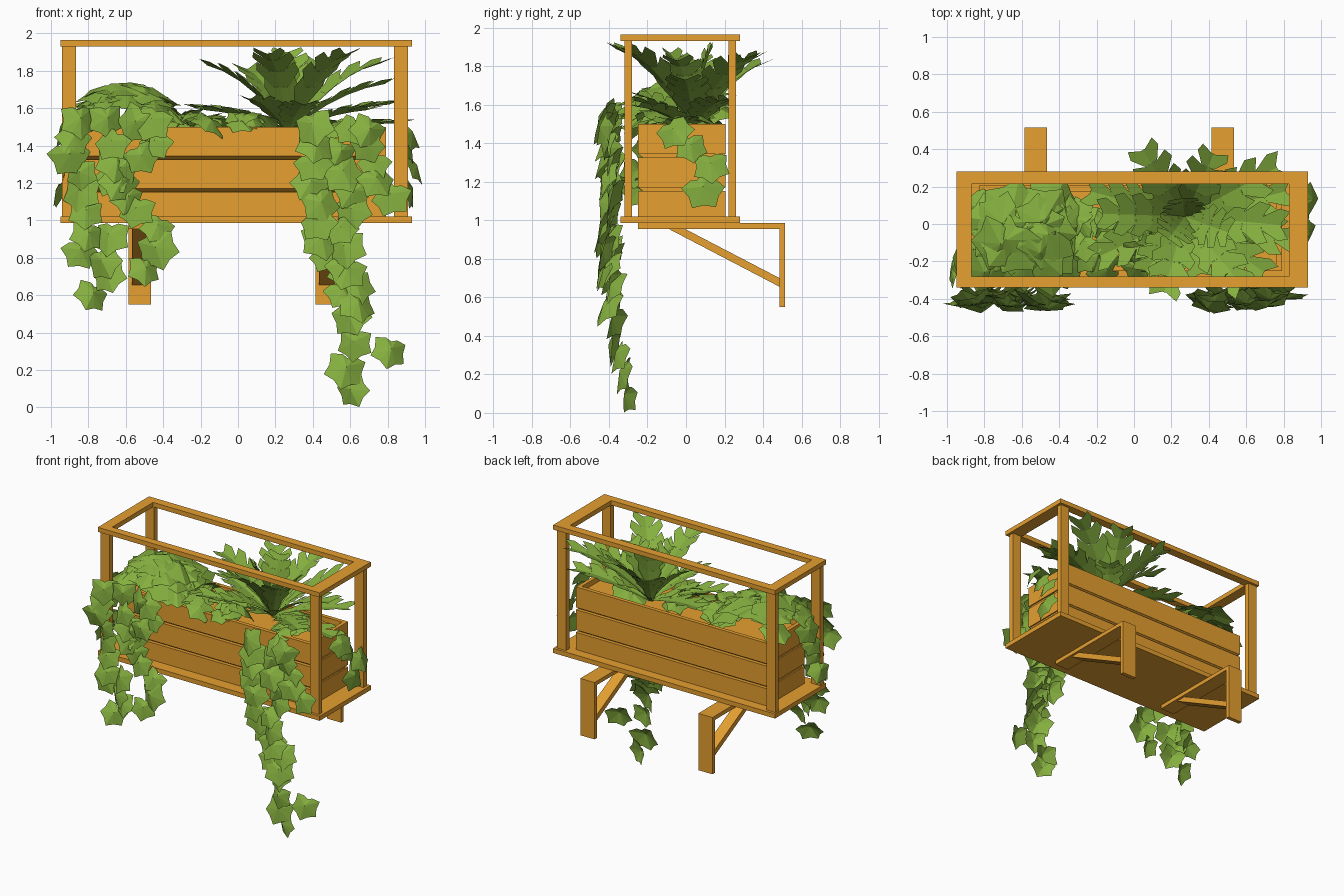
import bpy, bmesh, math, random
from mathutils import Vector, Matrix

random.seed(11)
old = bpy.data.objects.get("Cube")
if old:
    bpy.data.objects.remove(old, do_unlink=True)


def material(name, rgb):
    m = bpy.data.materials.new(name)
    m.use_nodes = True
    m.diffuse_color = (*rgb, 1)
    m.node_tree.nodes["Principled BSDF"].inputs["Base Color"].default_value = (*rgb, 1)
    return m


wood = material("warm wood", (0.79, 0.35, 0.03))
green = material("leaf green", (0.235, 0.43, 0.05))


def finish(name, bm, mat):
    mesh = bpy.data.meshes.new(name)
    bm.to_mesh(mesh)
    bm.free()
    mesh.materials.append(mat)
    ob = bpy.data.objects.new(name, mesh)
    bpy.context.collection.objects.link(ob)


def box(name, x, y, z):
    bm = bmesh.new()
    bmesh.ops.create_cube(bm, size=1)
    for v in bm.verts:
        v.co = [r[0] if c < 0 else r[1] for c, r in zip(v.co, (x, y, z))]
    finish(name, bm, wood)


def prism(name, x0, x1, outline):
    """Extrude a (y, z) outline from x0 to x1."""
    bm = bmesh.new()
    face = bm.faces.new([bm.verts.new((x0, y, z)) for y, z in outline])
    for v in bmesh.ops.extrude_face_region(bm, geom=[face])["geom"]:
        if isinstance(v, bmesh.types.BMVert):
            v.co.x = x1
    bmesh.ops.recalc_face_normals(bm, faces=bm.faces)
    finish(name, bm, wood)


# Shelf, corner posts and top rail ring
X0, X1, Y0, Y1 = -0.95, 0.93, -0.34, 0.28
box("shelf", (X0, X1), (Y0, Y1), (0.985, 1.02))
for side, x in (("right", -0.94), ("left", 0.835)):
    for end, y in (("front", -0.32), ("back", 0.22)):
        box(f"{end}_{side}_post", (x, x + 0.075), (y, y + 0.04), (1.02, 1.93))
rail_z = (1.93, 1.965)
box("front_top_rail", (X0, X1), (Y0, Y0 + 0.06), rail_z)
box("back_top_rail", (X0, X1), (Y1 - 0.065, Y1), rail_z)
box("right_top_rail", (X0, X0 + 0.08), (Y0 + 0.06, Y1 - 0.065), rail_z)
box("left_top_rail", (X1 - 0.1, X1), (Y0 + 0.06, Y1 - 0.065), rail_z)

# Planter trough: three planks per side, with undercut grooves between them
bx0, bx1, by0, by1, t = -0.83, 0.79, -0.25, 0.205, 0.03
for i, z in enumerate(((1.02, 1.152), (1.17, 1.325), (1.343, 1.5))):
    box(f"front_plank_{i}", (bx0, bx1), (by0, by0 + t), z)
    box(f"back_plank_{i}", (bx0, bx1), (by1 - t, by1), z)
    box(f"right_plank_{i}", (bx0, bx0 + t), (by0 + t, by1 - t), z)
    box(f"left_plank_{i}", (bx1 - t, bx1), (by0 + t, by1 - t), z)
for i, (z0, z1) in enumerate(((1.152, 1.17), (1.325, 1.343))):
    for end, y, d in (("front", by0, 1), ("back", by1, -1)):
        prism(f"{end}_groove_{i}", bx0 + 0.01, bx1 - 0.01,
              ((y + d * 0.002, z1), (y + d * 0.027, z0), (y + d * t, z0), (y + d * t, z1)))
    box(f"right_groove_{i}", (bx0 + 0.01, bx0 + t), (by0 + t, by1 - t), (z0, z1))
    box(f"left_groove_{i}", (bx1 - t, bx1 - 0.01), (by0 + t, by1 - t), (z0, z1))
box("trough_floor", (bx0 + t, bx1 - t), (by0 + t, by1 - t), (1.44, 1.46))

# Wall brackets with a diagonal brace
for side, x in (("right", -0.585), ("left", 0.415)):
    box(side + "_bracket_arm", (x, x + 0.12), (-0.25, 0.515), (0.955, 0.985))
    box(side + "_bracket_wall_plate", (x, x + 0.12), (0.485, 0.515), (0.55, 0.955))
    prism(side + "_bracket_brace", x + 0.018, x + 0.102,
          ((-0.09, 0.955), (-0.005, 0.955), (0.485, 0.7), (0.485, 0.655)))

# Lobed ivy leaf: half outline from tip to stem notch, mirrored and fanned
HALF = ((0, -0.55), (0.23, -0.34), (0.5, -0.22), (0.42, 0.05),
        (0.45, 0.35), (0.16, 0.38), (0, 0.3))


def leaf(bm, pos, normal, tip, size):
    n = Vector(normal).normalized()
    up = -(Vector(tip) - n * n.dot(Vector(tip))).normalized()
    m = Matrix((up.cross(n), up, n)).transposed()
    pts = [Vector((x, y, -0.5 * x * x)) for x, y in HALF]
    pts += [Vector((-p.x, p.y, p.z)) for p in reversed(pts[1:-1])]
    ring = [bm.verts.new(Vector(pos) + m @ (p * size)) for p in pts]
    mid = bm.verts.new(Vector(pos) + m @ Vector((0, 0.05, 0.12)) * size)
    for a, b in zip(ring, ring[1:] + ring[:1]):
        bm.faces.new((mid, a, b))


def jit(s):
    return random.uniform(-s, s)


def strand(bm, path, out, size=0.2, step=0.11):
    """Leaves hung along a polyline, facing the outward direction."""
    out = Vector(out)
    across = Vector((-out.y, out.x, 0))
    for a, b in zip(path, path[1:]):
        a, b = Vector(a), Vector(b)
        count = max(1, round((b - a).length / step))
        for i in range(count):
            p = a.lerp(b, (i + 0.5) / count) + across * jit(0.04) + out * jit(0.03)
            n = out + across * jit(0.5) + Vector((0, 0, 0.3 + jit(0.3)))
            leaf(bm, p, n, across * jit(0.7) + Vector((0, 0, -1)), size * random.uniform(0.85, 1.1))


def front_strands(name, paths):
    bm = bmesh.new()
    for path in paths:
        strand(bm, [(x, -0.405 + max(0, 0.6 - z) * 0.19, z) for x, z in path], (0, -1, 0))
    finish(name, bm, green)


front_strands("right_trailing_ivy", (
    ((-0.84, 1.58), (-0.87, 1.3), (-0.8, 1.1), (-0.86, 0.86), (-0.72, 0.75), (-0.76, 0.55)),
    ((-0.68, 1.6), (-0.64, 1.35), (-0.6, 1.15), (-0.48, 1.02), (-0.46, 0.9), (-0.48, 0.68)),
    ((-0.43, 1.6), (-0.42, 1.45), (-0.55, 1.3), (-0.72, 1.2)),
    ((-0.57, 1.6), (-0.55, 1.44)),
    ((-0.7, 0.98), (-0.7, 0.84)),
))
front_strands("left_trailing_ivy", (
    ((0.43, 1.55), (0.36, 1.25), (0.42, 1.03), (0.46, 0.85), (0.58, 0.68), (0.6, 0.42), (0.61, 0.26), (0.56, 0.03)),
    ((0.6, 1.55), (0.53, 1.3), (0.62, 1.1), (0.52, 0.9), (0.68, 0.5)),
    ((0.72, 1.52), (0.68, 1.35), (0.8, 1.08)),
    ((0.8, 0.32), (0.8, 0.28)),
))
bm = bmesh.new()
strand(bm, ((0.87, -0.11, 1.5), (0.92, -0.06, 1.42), (0.94, 0.1, 1.34), (0.94, 0.07, 1.1)), (1, 0, 0), 0.19, 0.14)
strand(bm, ((-0.93, -0.15, 1.55), (-0.95, -0.22, 1.3), (-0.95, -0.27, 1.1)), (-1, 0, 0), 0.18)
finish("side_ivy", bm, green)


# Leafy cushions filling the trough
def cushion(name, cx, rx, height, count, size, tilt):
    bm = bmesh.new()
    for i in range(count):
        u, v = jit(1), jit(1)
        z = 1.49 + height * math.sqrt(max(0, 1 - 0.9 * u * u)) * (1 - 0.35 * v * v)
        n = (u * 0.4 + jit(tilt), v * 0.4 - 0.1 + jit(tilt), 1)
        tip = (u + jit(0.4), v - 0.4 + jit(0.4), -0.3)
        leaf(bm, (cx + rx * u, -0.08 + 0.19 * v, z - random.random() * 0.05),
             n, tip, size * random.uniform(0.8, 1.25))
    finish(name, bm, green)


cushion("right_ivy_cushion", -0.6, 0.25, 0.22, 40, 0.27, 0.25)
cushion("middle_ivy_cushion", -0.1, 0.28, 0.09, 24, 0.17, 0.7)
cushion("left_ivy_cushion", 0.5, 0.2, 0.04, 9, 0.2, 0.3)


# Fern: arching fronds with blunt, forward-swept leaflets
def frond(bm, base, azimuth, reach, height, width, n=5):
    a = math.radians(azimuth)
    h = Vector((math.cos(a), math.sin(a), 0))
    side = Vector((-h.y, h.x, 0))
    mid = [base + h * reach * (k / n) + Vector((0, 0, height * (1.7 * k / n - 0.7 * (k / n) ** 2)))
           for k in range(n + 1)]
    prof = [width * math.sin(math.pi * (0.1 + 0.84 * k / n)) ** 0.8 for k in range(n + 1)]
    for k in range(n):
        step = mid[k + 1] - mid[k]
        lift = side.cross(step).normalized() * -0.25
        for s in (1, -1):
            w = side * s + lift
            pts = [mid[k], mid[k + 1], mid[k + 1] + w * prof[k + 1] * 0.4,
                   mid[k + 1] + step * 0.45 + w * prof[k] * 0.95,
                   mid[k + 1] - step * 0.1 + w * prof[k] * 1.1, mid[k] + w * prof[k] * 0.45]
            vs = [bm.verts.new(p) for p in (pts if s > 0 else pts[::-1])]
            bm.faces.new(vs)


bm = bmesh.new()
crown = Vector((0.27, 0.04, 1.47))
for az, reach, height in (
        (122, 0.42, 0.34), (65, 0.37, 0.38), (28, 0.56, 0.37), (-5, 0.52, 0.26), (-50, 0.48, 0.42),
        (-105, 0.42, 0.42), (178, 0.44, 0.36), (95, 0.1, 0.43), (235, 0.15, 0.4), (-20, 0.25, 0.36)):
    frond(bm, crown, az, reach, height, 0.11)
for az, reach, height in (
        (-35, 0.52, 0.12), (14, 0.56, 0.15), (205, 0.5, 0.12), (165, 0.52, 0.13),
        (-75, 0.32, 0.15), (50, 0.24, 0.16), (-12, 0.62, 0.05), (235, 0.36, 0.18)):
    frond(bm, crown, az, reach, height, 0.1)
finish("fern", bm, green)
